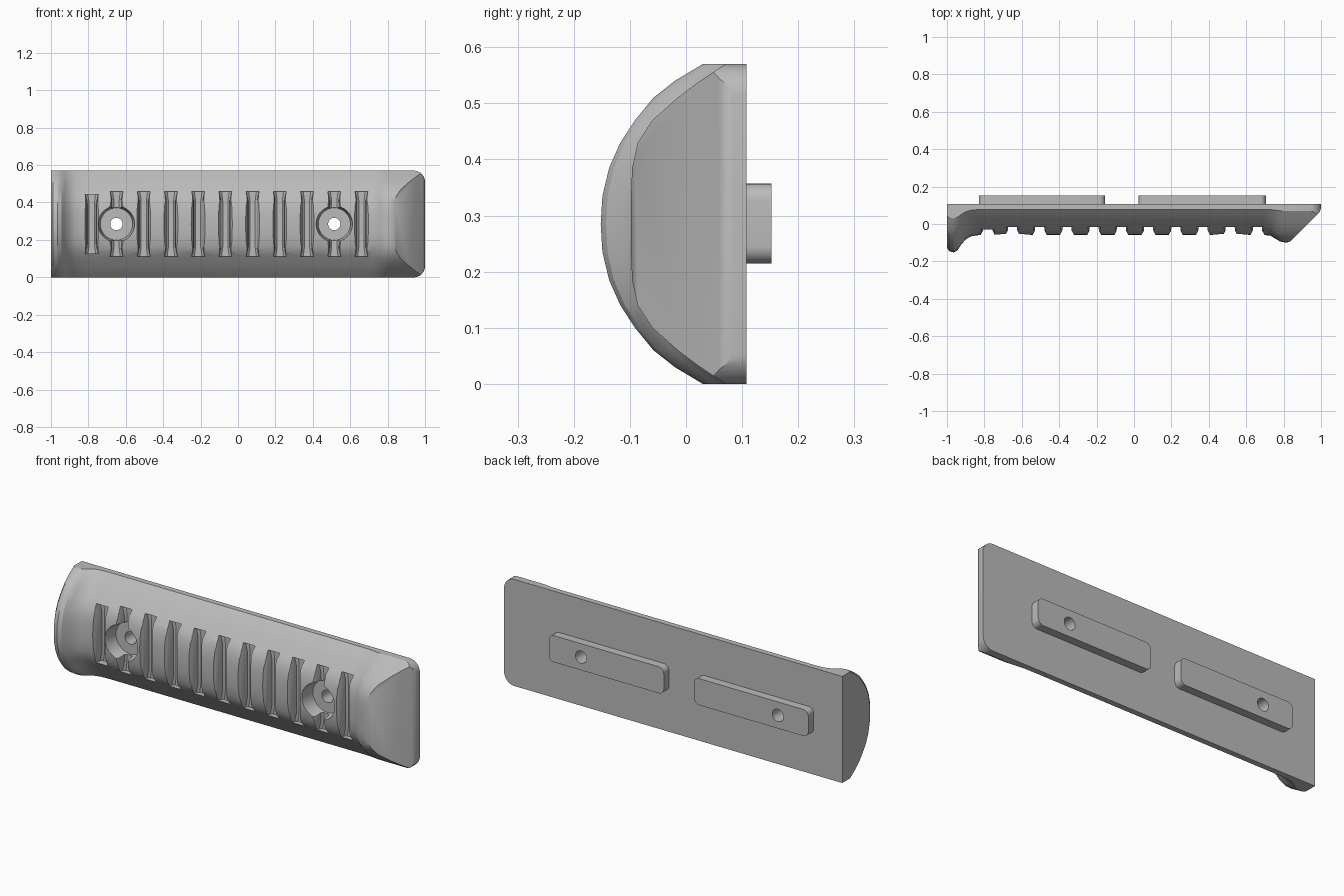
import bpy, bmesh, math
from mathutils import Vector

cube = bpy.data.objects.get("Cube")
if cube:
    bpy.data.objects.remove(cube, do_unlink=True)

MID_Z, BACK = 0.285, 0.108

grey = bpy.data.materials.new("plain grey")
grey.use_nodes = True
grey.diffuse_color = (0.5, 0.5, 0.5, 1)
grey.node_tree.nodes["Principled BSDF"].inputs["Base Color"].default_value = (0.5, 0.5, 0.5, 1)


def to_object(name, bm):
    bmesh.ops.recalc_face_normals(bm, faces=bm.faces)
    mesh = bpy.data.meshes.new(name)
    bm.to_mesh(mesh)
    bm.free()
    mesh.materials.append(grey)
    obj = bpy.data.objects.new(name, mesh)
    bpy.context.collection.objects.link(obj)
    return obj


def loft(bm, rings):
    """Skin closed rings of points and cap both ends."""
    rows = [[bm.verts.new(p) for p in ring] for ring in rings]
    for a, b in zip(rows, rows[1:]):
        for i in range(len(a)):
            j = (i + 1) % len(a)
            bm.faces.new((a[i], a[j], b[j], b[i]))
    bm.faces.new(rows[0])
    bm.faces.new(rows[-1])


def activate(obj):
    bpy.ops.object.select_all(action="DESELECT")
    obj.select_set(True)
    bpy.context.view_layer.objects.active = obj


def cut(target, cutter):
    cutter.hide_render = True
    mod = target.modifiers.new("cut", "BOOLEAN")
    mod.operation, mod.solver, mod.object = "DIFFERENCE", "EXACT", cutter
    activate(target)
    bpy.ops.object.modifier_apply(modifier=mod.name)
    bpy.data.objects.remove(cutter, do_unlink=True)


def cylinder(x, y0, y1, r0, r1):
    bm = bmesh.new()
    loft(bm, [[(x + r * math.cos(a), y, MID_Z + r * math.sin(a))
               for a in (math.tau * k / 40 for k in range(40))]
              for y, r in ((y0, r0), (y1, r1))])
    return to_object("hole_cutter", bm)


# Front surface depth against distance from the centre line
OFFSET = [0, .05, .1, .145, .185, .225, .255, .285]
GRIP = [-.058, -.057, -.052, -.038, -.008, .022, .048, .078]
FLANGE = [-.152, -.149, -.137, -.117, -.091, -.058, -.02, .03]
HUMP = [-.098, -.098, -.096, -.086, -.06, -.015, .025, .07]


def section(x, weight, end):
    ys = [g + (e - g) * weight for g, e in zip(GRIP, end)]
    upper = [(x, y, MID_Z + d) for y, d in zip(ys, OFFSET)]
    lower = [(x, y, MID_Z - d) for y, d in zip(ys, OFFSET)][:0:-1]
    return [(x, BACK, 0)] + lower + upper + [(x, BACK, 2 * MID_Z)]


# Body: raised flange, even grip, rounded hump
bm = bmesh.new()
left = [(-1, .72), (-.988, .93), (-.965, 1), (-.945, .9), (-.925, .58), (-.9, .26),
        (-.87, .08), (-.82, 0)]
right = [(.69, 0), (.73, .12), (.755, .5), (.78, .88), (.805, 1), (1, 1)]
loft(bm, [section(x, w, FLANGE) for x, w in left] + [section(x, w, HUMP) for x, w in right])


def slice_off(point, normal):
    geom = bm.verts[:] + bm.edges[:] + bm.faces[:]
    res = bmesh.ops.bisect_plane(bm, geom=geom, dist=1e-5, plane_co=point,
                                 plane_no=normal, clear_outer=True)
    edges = [e for e in res["geom_cut"] if isinstance(e, bmesh.types.BMEdge)]
    if edges:
        bmesh.ops.holes_fill(bm, edges=edges, sides=0)


bmesh.ops.recalc_face_normals(bm, faces=bm.faces)
# Sloped end with softened edges
slice_off((.85, -.08, 0), (1, -1, 0))
slice_off((.835, -.093, 0), (.4, -.92, 0))
slice_off((.993, .067, 0), (.92, -.4, 0))
# Rounded corners of the sloped end
R = 0.06
for side in (-1, 1):
    for k in range(1, 8):
        a = math.radians(90 * k / 8)
        n = Vector((math.cos(a), 0, side * math.sin(a)))
        slice_off(Vector((1 - R, 0, MID_Z + side * (MID_Z - R))) + n * R, n)
body = to_object("cover_body", bm)

# Grip slots, flared toward the mouth and the ends
SCREWS = (-.65, .515)


def slot_cutter(x, half):
    bm = bmesh.new()
    rings = []
    for d, w in ((-half, .034), (-half + .05, .023), (half - .05, .023), (half, .034)):
        side = [(.6 * w, .01), (w, 0), (w + .002, -.035), (w + .014, -.058), (w + .014, -.1)]
        outline = side + [(-u, y) for u, y in reversed(side)]
        rings.append([(x + u, y, MID_Z + d) for u, y in outline])
    loft(bm, rings)
    return to_object("slot_cutter", bm)


for i in range(11):
    x = -.795 + .1455 * i
    if i == 0:
        x = -.782
    cut(body, slot_cutter(x, .158 if i == 0 else .175))

# Keys on the back
parts = [body]
for name, x0, x1 in (("right_key", -.83, -.155), ("left_key", .025, .705)):
    bm = bmesh.new()
    z0, z1, c = .215, .357, .03
    outline = []
    for cx, cz, start in ((x1 - c, z1 - c, 0), (x0 + c, z1 - c, 90),
                          (x0 + c, z0 + c, 180), (x1 - c, z0 + c, 270)):
        for k in range(7):
            a = math.radians(start + 15 * k)
            outline.append((cx + c * math.cos(a), cz + c * math.sin(a)))
    loft(bm, [[(x, y, z) for x, z in outline] for y in (BACK - .004, .152)])
    parts.append(to_object(name, bm))

# Screw seats and through holes
for x, key in zip(SCREWS, parts[1:]):
    cut(body, cylinder(x, -.2, .02, .118, .086))
    for part in (body, key):
        cut(part, cylinder(x, -.3, .3, .033, .033))

for part in parts:
    activate(part)
    bpy.ops.object.shade_smooth_by_angle(angle=math.radians(28))
